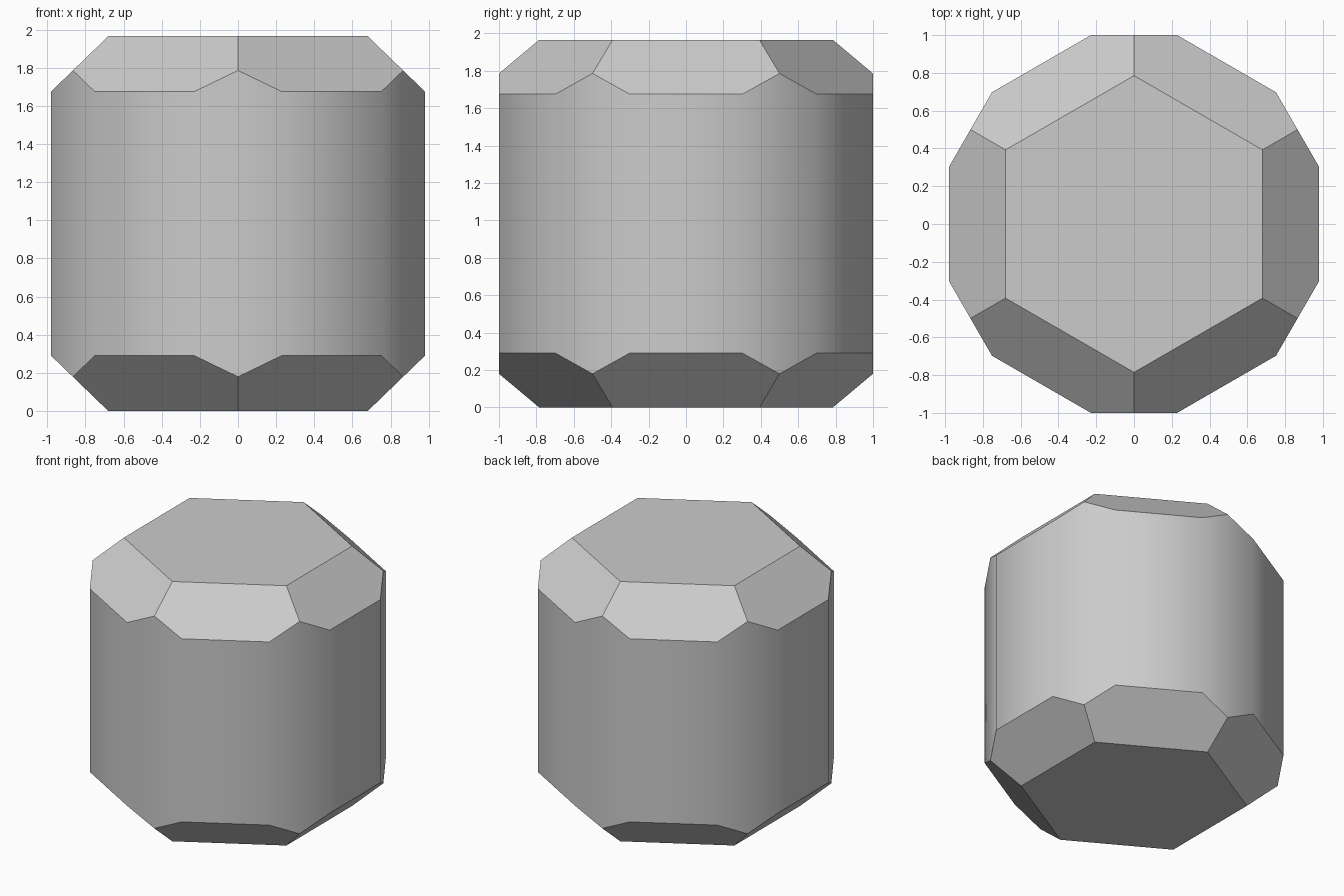
import bpy
import bmesh
from math import cos, sin, pi
from mathutils import Vector

old = bpy.data.objects.get("Cube")
if old:
    bpy.data.objects.remove(old, do_unlink=True)

HEIGHT = 1.965
WALL = 0.98        # distance from the axis to the walls that carry a chamfer
HALF_EDGE = 0.302  # half width of those walls
CHAMFER_IN = 0.30
CHAMFER_DOWN = 0.29


def material(name, value):
    mat = bpy.data.materials.new(name)
    mat.use_nodes = True
    colour = (value, value, value, 1)
    mat.diffuse_color = colour
    mat.node_tree.nodes["Principled BSDF"].inputs["Base Color"].default_value = colour
    return mat


def cut(bm, point, normal):
    """Slice off everything beyond a plane and cap the opening."""
    result = bmesh.ops.bisect_plane(
        bm, geom=bm.verts[:] + bm.edges[:] + bm.faces[:], dist=1e-5,
        plane_co=point, plane_no=normal, clear_outer=True)
    rim = [e for e in result["geom_cut"]
           if isinstance(e, bmesh.types.BMEdge) and e.is_boundary]
    bmesh.ops.edgeloop_fill(bm, edges=rim)


# Twelve-sided prism with alternating wide and narrow walls
bm = bmesh.new()
outline = []
for i in range(6):
    a = i * pi / 3
    for side in (-HALF_EDGE, HALF_EDGE):
        x = WALL * cos(a) - side * sin(a)
        y = WALL * sin(a) + side * cos(a)
        outline.append(bm.verts.new((x, y, 0)))
base = bm.faces.new(outline)
extruded = bmesh.ops.extrude_face_region(bm, geom=[base], use_keep_orig=True)
bmesh.ops.translate(
    bm, vec=(0, 0, HEIGHT),
    verts=[v for v in extruded["geom"] if isinstance(v, bmesh.types.BMVert)])

# Six chamfers round the top and six round the bottom
for up in (1, -1):
    z = HEIGHT / 2 + up * (HEIGHT / 2 - CHAMFER_DOWN)
    for i in range(6):
        out = Vector((cos(i * pi / 3), sin(i * pi / 3), 0))
        cut(bm, out * WALL + Vector((0, 0, z)),
            out * CHAMFER_DOWN + Vector((0, 0, up * CHAMFER_IN)))

bmesh.ops.remove_doubles(bm, verts=bm.verts[:], dist=1e-4)
bmesh.ops.recalc_face_normals(bm, faces=bm.faces[:])

mesh = bpy.data.meshes.new("faceted_drum")
bm.to_mesh(mesh)
bm.free()
mesh.materials.append(material("light grey", 0.6))
drum = bpy.data.objects.new("faceted_drum", mesh)
bpy.context.collection.objects.link(drum)

# Walls blend smoothly, chamfers and ends stay crisp
bpy.ops.object.select_all(action="DESELECT")
drum.select_set(True)
bpy.context.view_layer.objects.active = drum
bpy.ops.object.shade_smooth_by_angle(angle=pi / 5)
